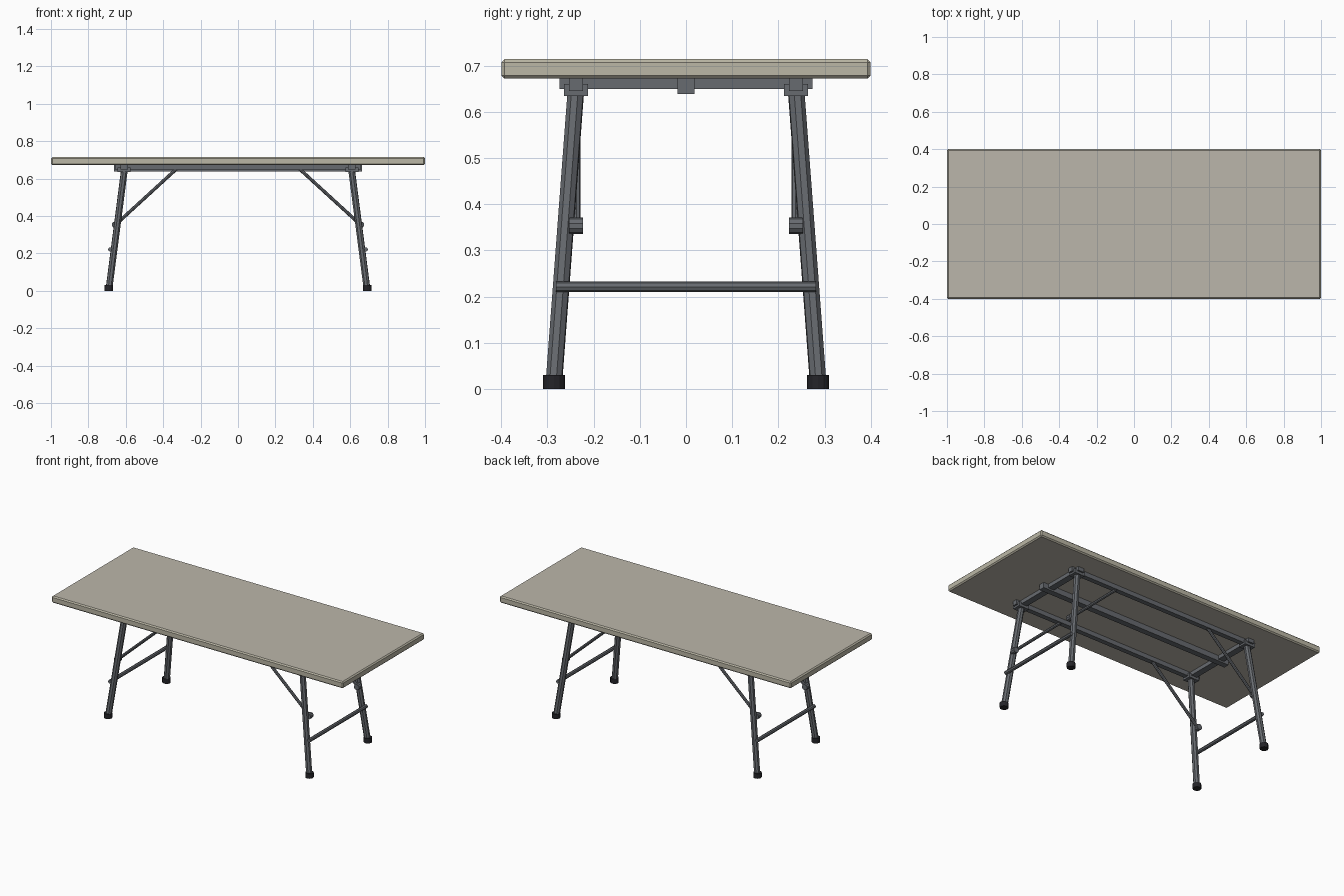
import bpy, bmesh, math
from mathutils import Vector

if "Cube" in bpy.data.objects:
    bpy.data.objects.remove(bpy.data.objects["Cube"])


def material(name, rgb):
    m = bpy.data.materials.new(name)
    m.diffuse_color = (*rgb, 1)
    m.use_nodes = True
    m.node_tree.nodes["Principled BSDF"].inputs["Base Color"].default_value = m.diffuse_color
    return m


TOP = material("warm grey laminate", (0.50, 0.47, 0.405))
EDGE = material("beige edge", (0.50, 0.475, 0.38))
STEEL = material("grey steel", (0.135, 0.145, 0.16))
RUBBER = material("black rubber", (0.018, 0.018, 0.022))


def finish(bm, name, *mats):
    me = bpy.data.meshes.new(name)
    bm.to_mesh(me)
    bm.free()
    for m in mats:
        me.materials.append(m)
    ob = bpy.data.objects.new(name, me)
    bpy.context.collection.objects.link(ob)
    return ob


def box(name, lo, hi, mat, bevel=0.0):
    bm = bmesh.new()
    bmesh.ops.create_cube(bm, size=1)
    for v in bm.verts:
        v.co = Vector([(a + b) / 2 + c * (b - a) for a, b, c in zip(lo, hi, v.co)])
    if bevel:
        bmesh.ops.bevel(bm, geom=bm.edges[:], offset=bevel, segments=1, affect='EDGES')
    return finish(bm, name, mat)


def tube(name, p, q, r, mat, sides=8):
    p, q = Vector(p), Vector(q)
    bm = bmesh.new()
    bmesh.ops.create_cone(bm, cap_ends=True, segments=sides, radius1=r, radius2=r,
                          depth=(q - p).length)
    rot = (q - p).to_track_quat('Z', 'Y')
    for v in bm.verts:
        v.co = rot @ v.co + (p + q) / 2
    return finish(bm, name, mat)


# Tabletop with chamfered edges; the rim is slightly yellower than the top
top = box("tabletop", (-1, -0.4, 0.672), (1, 0.4, 0.714), TOP, 0.007)
top.data.materials.append(EDGE)
for f in top.data.polygons:
    f.material_index = 0 if abs(f.normal.z) > 0.9 else 1

# Under-frame: long rails, centre rail and cross rails
RX, RY = 0.609, 0.238
box("centre_rail", (-0.662, -0.018, 0.639), (0.662, 0.018, 0.673), STEEL)
for s, side in ((-1, "front"), (1, "back")):
    box(side + "_rail", (-0.655, s * RY - 0.015, 0.645), (0.655, s * RY + 0.015, 0.673), STEEL)
for s, end in ((-1, "left"), (1, "right")):
    box(end + "_cross_rail", (s * RX - 0.02, -0.274, 0.649), (s * RX + 0.02, 0.274, 0.673), STEEL)

# Leg sets, splayed outward both ways
foot_pt, top_pt = Vector((0.691, 0.287, 0.0)), Vector((0.605, 0.237, 0.665))


def along(z):
    return foot_pt.lerp(top_pt, z / top_pt.z)


for sx, end in ((-1, "left"), (1, "right")):
    for sy, side in ((-1, "front"), (1, "back")):
        n = f"{side}_{end}_"

        def m(x, y, z):
            return (sx * x, sy * y, z)

        tube(n + "leg", m(*along(0.012)), m(*top_pt), 0.0185, STEEL)
        tube(n + "foot", m(foot_pt.x, 0.286, 0), m(foot_pt.x, 0.286, 0.03), 0.024, RUBBER, 12)
        # Hinge bracket under the rail joint
        box(n + "bracket", (sx * RX - 0.035, sy * RY - 0.026, 0.634),
            (sx * RX + 0.035, sy * RY + 0.026, 0.66), STEEL)
        # Folding brace and its pivot
        tube(n + "brace", m(0.325, 0.237, 0.655), m(0.655, 0.237, 0.353), 0.009, STEEL)
        tube(n + "pivot", m(0.657, 0.223, 0.353), m(0.657, 0.253, 0.353), 0.018, STEEL, 10)
    # Stretcher between the two legs
    tube(end + "_stretcher", (sx * 0.683, -0.282, 0.221), (sx * 0.683, 0.282, 0.221), 0.0115, STEEL)
